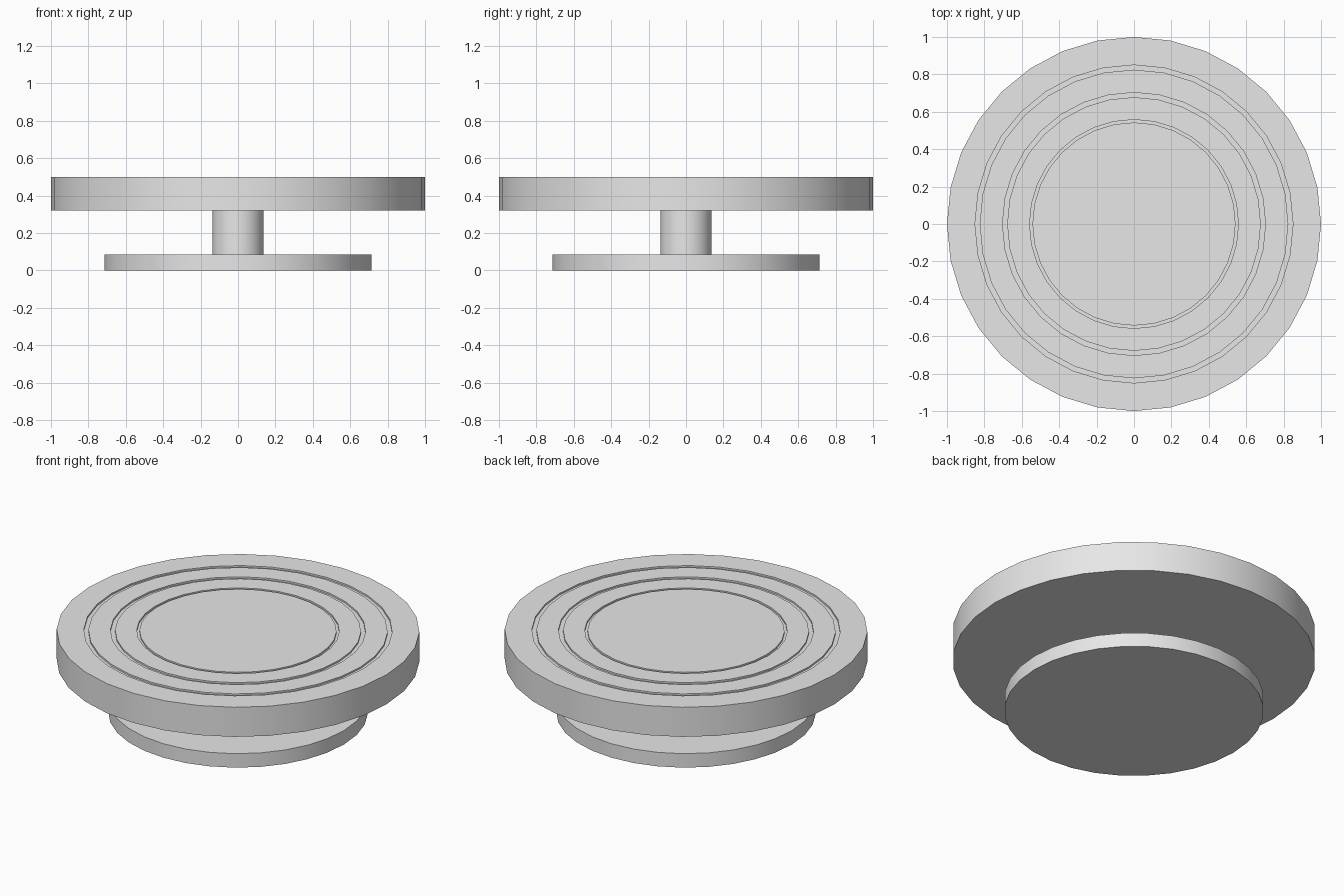
import bpy
import math

if "Cube" in bpy.data.objects:
    bpy.data.objects.remove(bpy.data.objects["Cube"])

SIDES = 32

grey = bpy.data.materials.new("plain grey")
grey.diffuse_color = (0.8, 0.8, 0.8, 1)
grey.use_nodes = True
grey.node_tree.nodes["Principled BSDF"].inputs["Base Color"].default_value = grey.diffuse_color


def turned(name, profile):
    """Revolve a bottom-to-top (radius, z) profile and cap both ends."""
    verts, faces = [], []
    for r, z in profile:
        for i in range(SIDES):
            a = 2 * math.pi * i / SIDES
            verts.append((r * math.cos(a), r * math.sin(a), z))
    for k in range(len(profile) - 1):
        lo, hi = k * SIDES, (k + 1) * SIDES
        for i in range(SIDES):
            j = (i + 1) % SIDES
            faces.append((lo + i, lo + j, hi + j, hi + i))
    faces.append(tuple(reversed(range(SIDES))))
    faces.append(tuple(range(len(verts) - SIDES, len(verts))))
    mesh = bpy.data.meshes.new(name)
    mesh.from_pydata(verts, [], faces)
    mesh.materials.append(grey)
    obj = bpy.data.objects.new(name, mesh)
    bpy.context.collection.objects.link(obj)
    bpy.ops.object.select_all(action='DESELECT')
    obj.select_set(True)
    bpy.context.view_layer.objects.active = obj
    bpy.ops.object.shade_smooth_by_angle(angle=math.radians(30))
    return obj


# Foot and column
turned("base_disc", [(0.715, 0), (0.715, 0.085)])
turned("column", [(0.137, 0.085), (0.137, 0.32)])

# Turntable plate with three shallow ring grooves in its top
TOP, DEPTH = 0.5, 0.01
plate = [(1, 0.32), (1, TOP)]
for outer, inner in ((0.85, 0.825), (0.703, 0.678), (0.558, 0.543)):
    plate += [(outer, TOP), (outer, TOP - DEPTH), (inner, TOP - DEPTH), (inner, TOP)]
turned("top_plate", plate)
